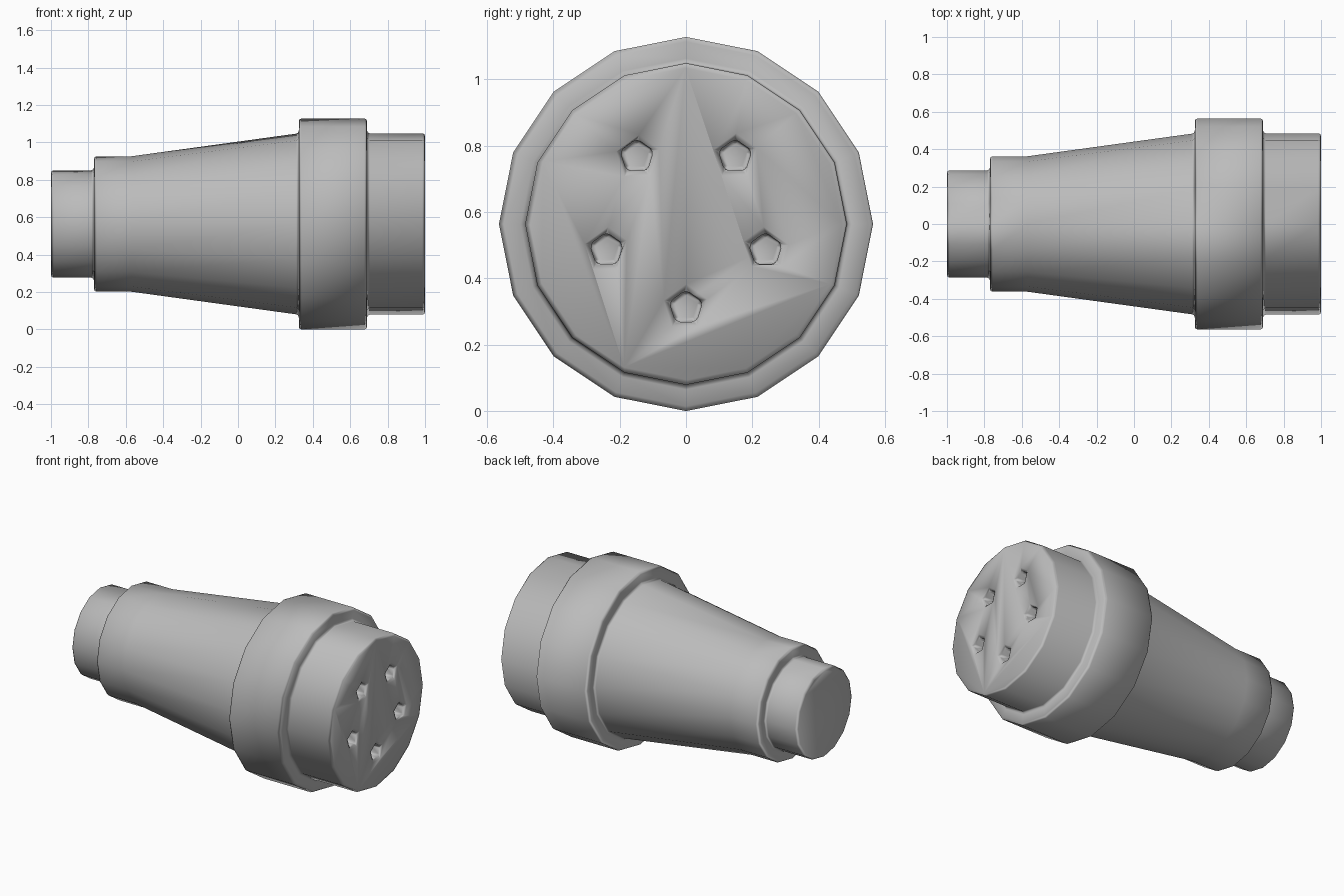
import bpy, bmesh, math
from mathutils import Vector

if "Cube" in bpy.data.objects:
    bpy.data.objects.remove(bpy.data.objects["Cube"])

CZ = 0.564  # height of the axis


def new_object(name, bm):
    bmesh.ops.recalc_face_normals(bm, faces=bm.faces)
    mesh = bpy.data.meshes.new(name)
    bm.to_mesh(mesh)
    bm.free()
    obj = bpy.data.objects.new(name, mesh)
    bpy.context.collection.objects.link(obj)
    return obj


def loft(bm, rings, sides, cy, cz):
    """Solid of (x, radius) rings around an x axis, one vertex on top."""
    loops = []
    for x, r in rings:
        loops.append([bm.verts.new((x, cy + r * math.sin(i * math.tau / sides),
                                    cz + r * math.cos(i * math.tau / sides)))
                      for i in range(sides)])
    for a, b in zip(loops, loops[1:]):
        for i in range(sides):
            j = (i + 1) % sides
            bm.faces.new((a[i], a[j], b[j], b[i]))
    bm.faces.new(loops[0])
    bm.faces.new(loops[-1])


# Stepped 16-sided body: plug, neck, cone, collar, socket end
profile = [(-1, 0.287), (-0.77, 0.287), (-0.77, 0.362), (-0.57, 0.362),
           (0.325, 0.485), (0.325, 0.564), (0.69, 0.564), (0.69, 0.485), (1, 0.485)]
bm = bmesh.new()
loft(bm, profile, 16, 0, CZ)
body = new_object("connector_body", bm)

# Five pentagonal pin holes
bm = bmesh.new()
for k in range(5):
    a = math.pi + k * math.tau / 5
    loft(bm, [(0.91, 0.053), (1.1, 0.053)], 5,
         0.252 * math.sin(a), CZ + 0.252 * math.cos(a))
cutter = new_object("pin_hole_cutter", bm)
cutter.hide_render = True

cut = body.modifiers.new("holes", 'BOOLEAN')
cut.object = cutter
cut.operation = 'DIFFERENCE'
cut.solver = 'EXACT'
bev = body.modifiers.new("rounded_edges", 'BEVEL')
bev.width = 0.014
bev.segments = 2
bev.limit_method = 'ANGLE'
bev.angle_limit = math.radians(40)
bev.use_clamp_overlap = False
bev.harden_normals = True
bpy.context.view_layer.objects.active = body
body.select_set(True)
for name in ("holes", "rounded_edges"):
    bpy.ops.object.modifier_apply(modifier=name)
bpy.data.objects.remove(cutter)
for p in body.data.polygons:
    p.use_smooth = True

grey = bpy.data.materials.new("mid_grey")
grey.diffuse_color = (0.5, 0.5, 0.5, 1)
grey.use_nodes = True
grey.node_tree.nodes["Principled BSDF"].inputs["Base Color"].default_value = grey.diffuse_color
body.data.materials.clear()
body.data.materials.append(grey)
